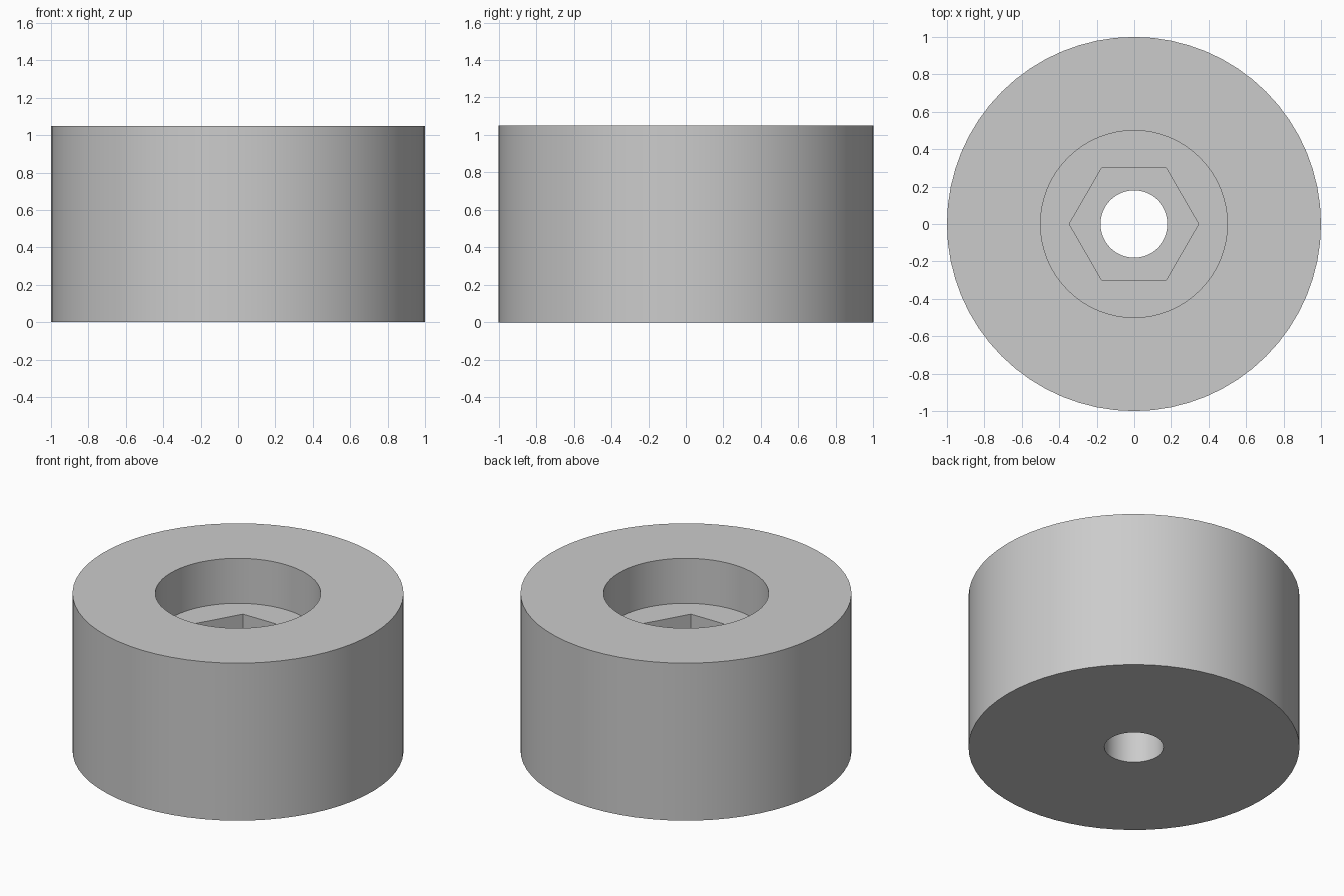
import bpy
import math

cube = bpy.data.objects.get("Cube")
if cube:
    bpy.data.objects.remove(cube, do_unlink=True)

HEIGHT = 1.05
RECESS_FLOOR = 0.75
NUT_FLOOR = 0.5
SIDES = 64

grey = bpy.data.materials.new("light grey")
grey.use_nodes = True
colour = (0.6, 0.6, 0.6, 1)
grey.diffuse_color = colour
grey.node_tree.nodes["Principled BSDF"].inputs["Base Color"].default_value = colour


def prism(name, radius, bottom, top, sides=SIDES):
    """Upright prism with a corner on the x axis."""
    bpy.ops.mesh.primitive_cylinder_add(
        vertices=sides, radius=radius, depth=top - bottom,
        location=(0, 0, (bottom + top) / 2), rotation=(0, 0, math.pi / 2))
    obj = bpy.context.object
    obj.name = name
    obj.data.materials.append(grey)
    bpy.ops.object.transform_apply(location=True, rotation=True, scale=True)
    return obj


# Solid round body
body = prism("round_body", 1, 0, HEIGHT)

# Round recess, hexagonal nut pocket and through hole
cutters = [
    prism("recess_cutter", 0.5, RECESS_FLOOR, HEIGHT + 0.1),
    prism("nut_pocket_cutter", 0.6 / math.sqrt(3), NUT_FLOOR, HEIGHT + 0.2, 6),
    prism("bolt_hole_cutter", 0.18, -0.1, HEIGHT + 0.3),
]
for cutter in cutters:
    cutter.hide_render = True
    bpy.ops.object.select_all(action="DESELECT")
    body.select_set(True)
    bpy.context.view_layer.objects.active = body
    cut = body.modifiers.new(cutter.name, "BOOLEAN")
    cut.operation = "DIFFERENCE"
    cut.solver = "EXACT"
    cut.object = cutter
    bpy.ops.object.modifier_apply(modifier=cut.name)
    bpy.data.objects.remove(cutter, do_unlink=True)

# Smooth round walls, crisp rims
bpy.ops.object.shade_smooth_by_angle(angle=math.radians(30))
